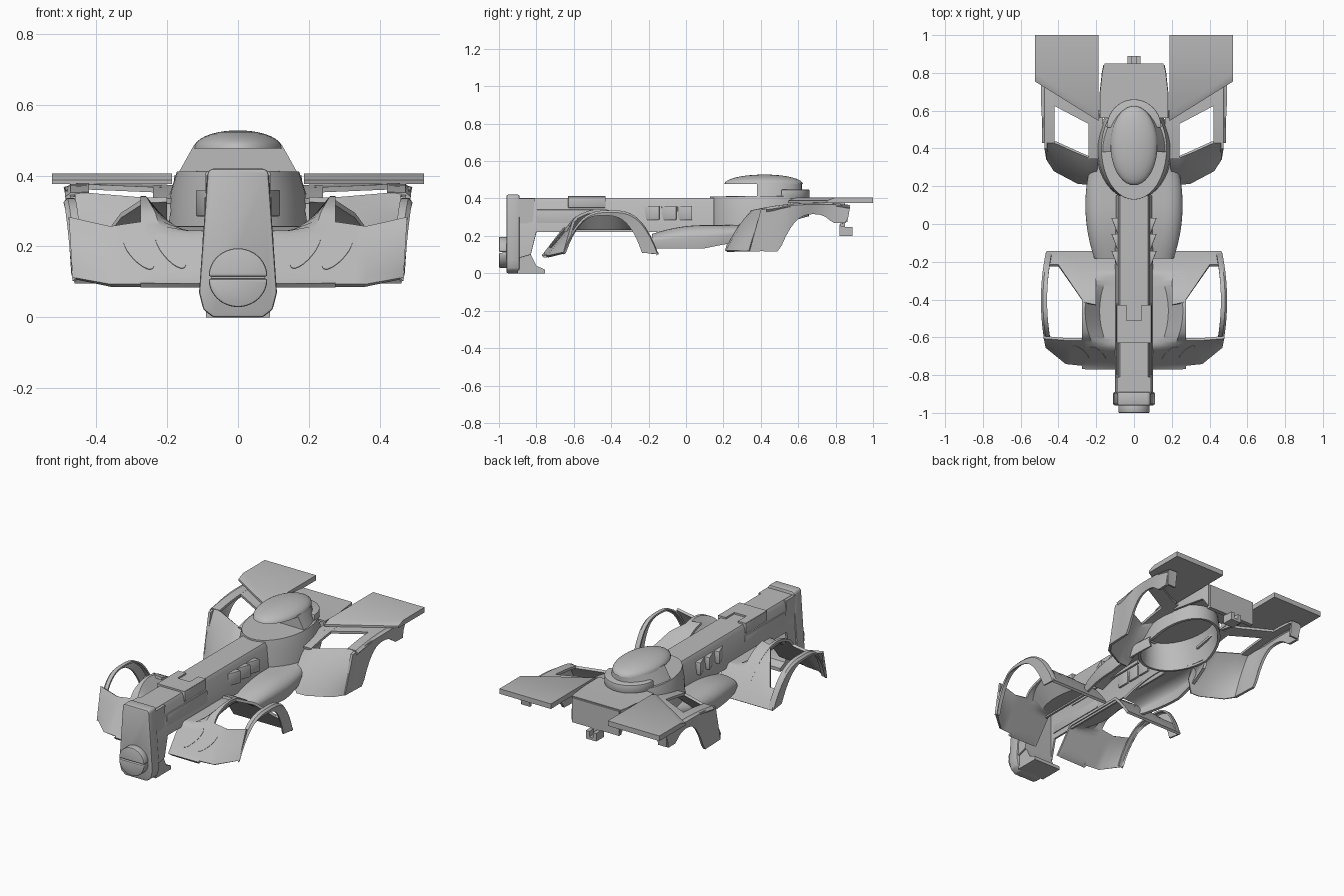
import bpy, bmesh, math
from mathutils import Vector

cube = bpy.data.objects.get("Cube")
if cube:
    bpy.data.objects.remove(cube, do_unlink=True)

grey = bpy.data.materials.new("light_grey")
grey.use_nodes = True
tone = (.5, .5, .5, 1)
grey.diffuse_color = tone
for node in grey.node_tree.nodes:
    if node.type == "BSDF_PRINCIPLED":
        node.inputs["Base Color"].default_value = tone


def steps(start, end, count):
    return [start + (end - start) * i / count for i in range(count + 1)]


def bow(t, power):
    """Arch that is one in the middle and zero at both ends."""
    return 1 - min(1, abs(t)) ** power


def finish(name, bm, thick, mirror, bevel):
    bmesh.ops.remove_doubles(bm, verts=bm.verts, dist=.0001)
    bmesh.ops.recalc_face_normals(bm, faces=bm.faces)
    mesh = bpy.data.meshes.new(name)
    bm.to_mesh(mesh)
    bm.free()
    part = bpy.data.objects.new(name, mesh)
    bpy.context.collection.objects.link(part)
    if thick:
        shell = part.modifiers.new("shell", "SOLIDIFY")
        shell.thickness, shell.offset = thick, 0
    if bevel:
        edge = part.modifiers.new("bevel", "BEVEL")
        edge.width, edge.segments = bevel, 2
    if mirror:
        part.modifiers.new("mirror", "MIRROR").use_mirror_merge = False
    # bake the modifiers so that shading is set on the final faces
    evaluated = part.evaluated_get(bpy.context.evaluated_depsgraph_get())
    baked = bpy.data.meshes.new_from_object(evaluated)
    part.modifiers.clear()
    part.data = baked
    baked.materials.clear()
    baked.materials.append(grey)
    baked.shade_smooth()
    baked.set_sharp_from_angle(angle=math.radians(32))


def loft(name, rows, thick=.015, mirror=True, closed=False, caps=False, bevel=0):
    bm = bmesh.new()
    grid = [[bm.verts.new(point) for point in row] for row in rows]
    count = len(rows[0])
    for row, following in zip(grid, grid[1:]):
        for i in range(count if closed else count - 1):
            j = (i + 1) % count
            bm.faces.new((row[i], row[j], following[j], following[i]))
    if caps:
        bm.faces.new(grid[0])
        bm.faces.new(grid[-1])
    finish(name, bm, thick, mirror, bevel)


def solid(name, rings, mirror=False, bevel=0):
    loft(name, rings, 0, mirror, True, True, bevel)


def plan_solid(name, outline, heights, mirror=False, bevel=0):
    solid(name, [[(x, y, z) for x, y in outline] for z in heights], mirror, bevel)


def box(name, xs, ys, zs, mirror=False, bevel=0):
    (left, right), (front, back) = xs, ys
    corners = [(left, front), (right, front), (right, back), (left, back)]
    plan_solid(name, corners, zs, mirror, bevel)


def both_sides(half):
    return half + [(-p[0], *p[1:]) for p in reversed(half)]


def oval(width, middle, front, back, z):
    """Egg-shaped ring with its own length to the front and to the back."""
    ring = []
    for a in steps(0, math.tau, 40)[:-1]:
        length = front if math.cos(a) > 0 else back
        ring.append((width * math.sin(a), middle - length * math.cos(a), z))
    return ring


def rear_oval(width, middle, back, z):
    return [(width * math.cos(a), middle + back * math.sin(a), z) for a in steps(0, math.pi, 20)]


# nose post and its curved foot
post = both_sides([(.07, 0), (.098, .022), (.11, .07), (.086, .41), (.075, .42)])
solid("nose_post", [[(x, y, z) for x, z in post] for y in (-.96, -.89)], bevel=.008)
foot = [(-.9, .4), (-.81, .4), (-.83, .1), (-.8, .04), (-.755, .02), (-.755, 0), (-.9, 0)]
solid("nose_foot", [[(x, y, z) for y, z in foot] for x in (-.09, .09)])

# round bumper, split by a slot
for side, name in ((1, "bumper_upper"), (-1, "bumper_lower")):
    arc = [(.083 * math.cos(a), .112 + side * (.003 + .08 * math.sin(a))) for a in steps(0, math.pi, 24)]
    solid(name, [[(x, y, z) for x, z in arc] for y in (-1, -.95)], bevel=.006)
box("bumper_core", (-.075, .075), (-.98, -.95), (.1, .125))

# hollow spine beam with side panels, clip and vents
spine = []
for y, low in ((-.9, .08), (-.83, .1), (-.8, .22), (.15, .22)):
    spine.append(both_sides([(.094, y, low), (.078, y, .38), (.07, y, .397)]))
loft("spine_beam", spine, .012, mirror=False)
box("spine_side_panel", (.08, .095), (-.8, -.42), (.25, .34), True, .004)
box("spine_clip_side", (.07, .092), (-.63, -.43), (.35, .41), True, .003)
notched = [(0, -.63), (.09, -.63), (.09, -.43), (.04, -.43), (.04, -.51), (0, -.51)]
plan_solid("spine_clip_top", notched, (.396, .412), True)
for front in (-.22, -.13, -.045):
    back = front + .078
    wedge = [(.07, front), (.09, front), (.12, back), (.07, back)]
    plan_solid("side_vent", wedge, (.285, .36), True, .004)

# rounded side pods, running back along the cockpit tub
pods = []
for y in steps(-.18, .46, 16):
    wide = .25 - .6 * (y - .1) ** 2
    top = .25 - .6 * min(0, y - .1) ** 2
    low = .135 + .2 * max(0, y - .1)
    middle = (top + low) / 2
    inner = max(.08, .185 * bow((y - .4) / .265, 2) ** .5)
    curve = min(.08, wide - inner)
    if curve < .01:
        break
    section = [(inner, y, top)]
    for a in steps(0, math.pi / 2, 6):
        section.append((wide - curve * (1 - math.sin(a)), y, middle + (top - middle) * math.cos(a)))
    pods.append(section + [(wide - .01, y, low)])
loft("side_pod", pods)

# cockpit tub, closed by a deck
skirt = [(x, y, z + .3 * max(0, y - .4)) for x, y, z in oval(.195, .4, .265, .25, .23)]
tub = [skirt, oval(.184, .4, .265, .25, .35), oval(.168, .4, .265, .245, .406), oval(0, .4, 0, 0, .406)]
loft("cockpit_tub", tub, mirror=False, closed=True)

# canopy overhanging at the front, on a solid base at the back
dome = []
for a in steps(.1, math.pi / 2, 8):
    size = math.sin(a)
    dome.append(oval(.125 * size, .42, .215 * size, .205 * size, .477 + .051 * math.cos(a)))
solid("canopy", dome)
solid("canopy_base", [rear_oval(.125 + .043 * t, .38, .24, .485 - .077 * t) for t in steps(0, 1, 3)])
solid("canopy_collar", [rear_oval(.145, .51, .15, z) for z in (.4, .447)], bevel=.004)

# tail deck, rear plate and hook
tail = []
for y, wide, low in ((.56, .175, .35), (.69, .175, .33), (.8, .163, .32), (.84, .155, .26)):
    tail.append(both_sides([(wide, y, low), (wide, y, .395)]))
loft("tail_deck", tail, mirror=False)
box("tail_plate", (-.155, .155), (.825, .85), (.25, .395))
box("hook_stem", (-.035, .035), (.82, .85), (.2, .26))
box("hook_base", (-.03, .03), (.84, .89), (.2, .215))
box("hook_tip", (.012, .034), (.85, .89), (.2, .248), True)


# front fenders: an arch that meets the flat sloping apron at the front
def front_arch(y):
    return .1 + .235 * bow((y + .46) / .31, 2)


def apron_front(x):
    return -.775 + .11 * x


def skin(x, y):
    return max(.09, min(front_arch(y), .09 + 1.3 * (y - apron_front(x))))


# inner cover, dropping down a curved wall to a low floor beside the spine
cover = []
for y in steps(-.765, -.15, 44):
    t = (y + .46) / .31
    rim_x = max(.1, .262 * bow(t, 2) ** .5)
    floor_x = max(.09, .185 * bow(t / .9, 2) ** .5)
    row = [(x, y, min(skin(x, y), .238)) for x in (.08, floor_x)]
    cover.append(row + [(x, y, skin(x, y)) for x in (rim_x, .275)])
loft("front_fender_cover", cover)


# front apron with oval slots and a turned-back corner
def apron(x, t):
    y = apron_front(x) + t * (-.61 - apron_front(x))
    return Vector((x, y, skin(x, y)))


corner_low, corner_high = Vector((.463, -.65, .11)), Vector((.478, -.6, .28))
rows = [[apron(x, t) for t in steps(0, 1, 8)] for x in steps(.26, .36, 3)]
rows.append([corner_low.lerp(corner_high, t) for t in steps(0, 1, 8)])
loft("front_apron", rows)
for middle in (.19, .28):
    plate = []
    for a in steps(0, math.tau, 24)[:-1]:
        along, across = math.cos(a), math.sin(a)
        plate.append(apron(middle + .04 * along - .016 * across, .5 + .26 * along + .09 * across))
    outward = Vector((0, -.8, .6))
    solid("apron_slot", [[p + outward * lift for p in plate] for lift in (.004, .01)], True)

# front fender rear panel, cut back diagonally beside the opening
rear_panel = []
for x in (.2, .265, .33, .4, .462):
    edge = max(-.43, min(-.22, 1.45 * (x - .4) - .22))
    rear_panel.append([(x, y, front_arch(y)) for y in steps(edge, -.15, 16)])
loft("front_fender_rear", rear_panel)

# thin outer rim over the front wheel
rim = []
for t in steps(-1, 1, 24):
    x, y, z = .463 + .025 * bow(t, 2), -.405 + .25 * t, .11 + .222 * bow(t, 3)
    inner = (x - .004, -.44 + .205 * t, .11 + .2 * bow(t, 3))
    rim.append([(x - .028, y, z), (x - .008, y, z), (x, y, z - .008), inner])
loft("front_fender_rim", rim, .01)


# rear fenders: front panel and outer side
def roof(y):
    return .37 - .33 * (y - .7) ** 2


def rear_arch(y):
    return max(.27 if y > .7 else 0, .118 + .2 * bow((y - .68) / .18, 2.5))


panel = []
for low, high in (((.2, .235, .19), (.185, .4)), ((.235, .215, .118), (.24, .355)),
                  ((.295, .218, .118), (.3, .38)), ((.42, .285, .118), (.41, .43)),
                  ((.455, .34, .118), (.465, .44))):
    low, high = Vector(low), Vector((*high, roof(high[1])))
    panel.append([low.lerp(high, t) + Vector((0, -1, 1)) * .008 * bow(2 * t - 1, 2) for t in steps(0, 1, 8)])
loft("rear_fender_front", panel)
outer = []
for t in steps(0, 1, 24):
    low, high = .34 + .515 * t, .4 + .47 * t
    outer.append([(.457 + .02 * t, low, rear_arch(low)), (.467 + .018 * bow(2 * t - 1.2, 2), high, roof(high))])
loft("rear_fender_side", outer)

# straps framing the opening in the rear fender
strap = [[(.42, y, roof(y)), (.47, y, roof(y)), (.483, y, roof(y) - .012)] for y in steps(.43, .87, 8)]
strap.append([(x, .855, .275) for x in (.42, .46, .475)])
loft("rear_fender_strap", strap)
loft("rear_fender_inner", [[(x, y, roof(y)) for x in (.165, .24)] for y in steps(.345, .6, 4)])
bar = [(.2, .52), (.24, .53), (.43, .63)]
loft("rear_fender_bar", [[(x, y + d, roof(y + d)) for d in (0, .09)] for x, y in bar])

# rear wings with a bevelled leading edge
wing = []
for setback, z in ((0, .376), (0, .388), (.045, .406)):
    wing.append([(.187, .545 + setback, z), (.525, .755 + setback, z), (.525, 1, z), (.187, 1, z)])
solid("rear_wing", wing, True)
